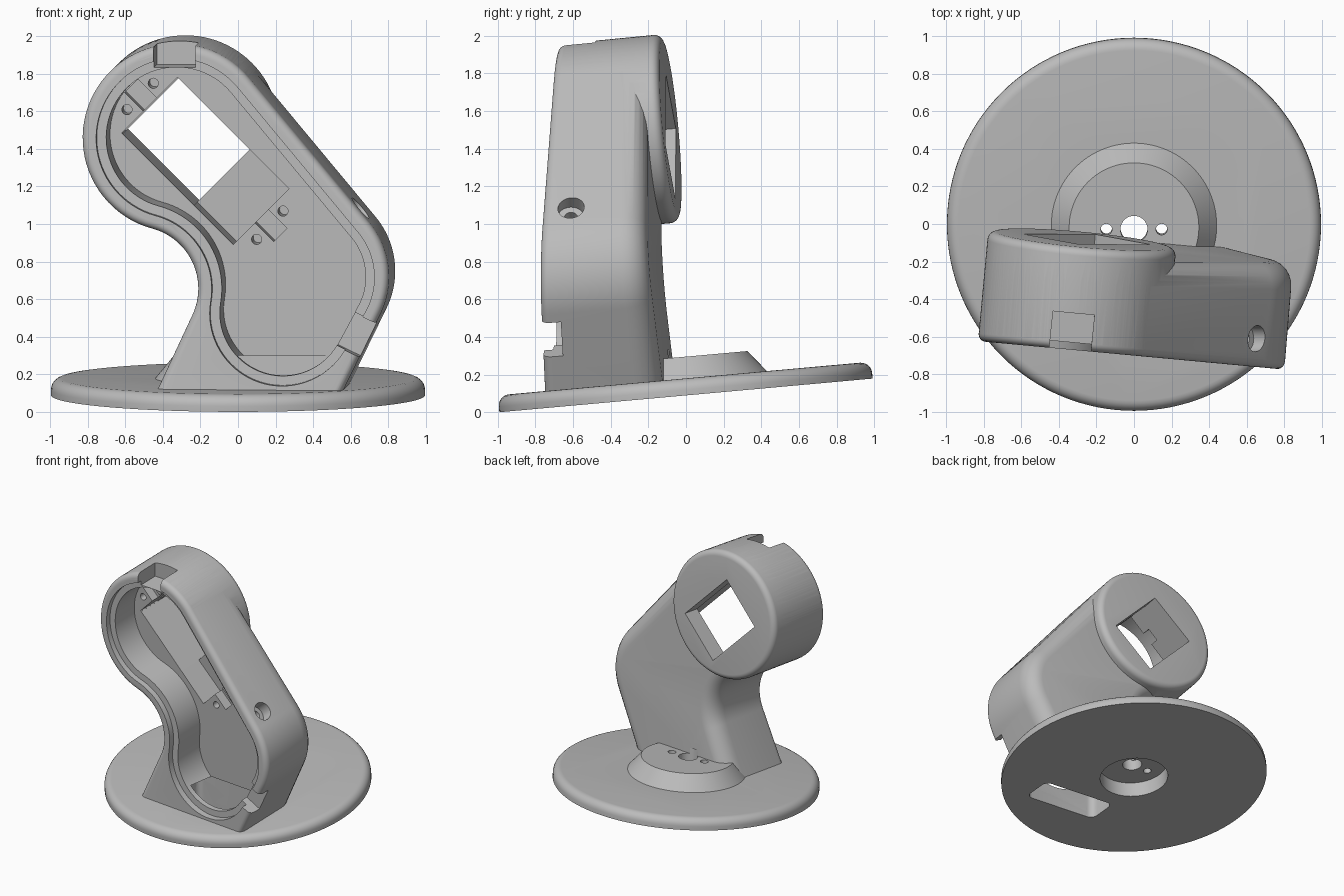
import bpy, bmesh
from math import cos, sin, radians, pi
from mathutils import Matrix, Vector

cube = bpy.data.objects.get("Cube")
if cube:
    bpy.data.objects.remove(cube, do_unlink=True)

grey = bpy.data.materials.new("grey_plastic")
grey.use_nodes = True
grey.diffuse_color = (0.5, 0.5, 0.5, 1)
grey.node_tree.nodes["Principled BSDF"].inputs["Base Color"].default_value = (0.5, 0.5, 0.5, 1)


def arc(c, r, a0, a1, n=24):
    angles = [radians(a0 + (a1 - a0) * i / n) for i in range(n + 1)]
    return [(c[0] + r * cos(a), c[1] + r * sin(a)) for a in angles]


def polar(c, r, a):
    return arc(c, r, a, a, 1)[0]


def loft(name, rings):
    """Skin equal-length rings of 3D points and cap both ends."""
    bm = bmesh.new()
    rows = [[bm.verts.new(p) for p in ring] for ring in rings]
    n = len(rows[0])
    for a, b in zip(rows, rows[1:]):
        for i in range(n):
            j = (i + 1) % n
            bm.faces.new((a[i], a[j], b[j], b[i]))
    bm.faces.new(rows[0])
    bm.faces.new(rows[-1])
    bmesh.ops.recalc_face_normals(bm, faces=bm.faces)
    mesh = bpy.data.meshes.new(name)
    bm.to_mesh(mesh)
    bm.free()
    mesh.materials.append(grey)
    obj = bpy.data.objects.new(name, mesh)
    bpy.context.collection.objects.link(obj)
    return obj


def warp(x, s, z):
    """Housing space: s is depth behind the turned front face; the back leans."""
    return (x + 0.093 * s, -0.7 - 0.093 * x + s * (1 - 0.154 * (z - 1.46)), z + 0.09 * s)


def prism(name, outline, steps):
    """Loft outline(inset) through (inset, depth) steps in housing space."""
    return loft(name, [[warp(x, s, z) for x, z in outline(d)] for d, s in steps])


def lathe(name, steps, mat, n=96):
    return loft(name, [[mat @ Vector((r * cos(2 * pi * i / n), r * sin(2 * pi * i / n), z))
                        for i in range(n)] for r, z in steps])


def combine(target, tool, op="DIFFERENCE", keep=False):
    mod = target.modifiers.new("combine", "BOOLEAN")
    mod.operation, mod.object, mod.solver = op, tool, "EXACT"
    bpy.context.view_layer.objects.active = target
    bpy.ops.object.modifier_apply(modifier=mod.name)
    if not keep:
        bpy.data.objects.remove(tool, do_unlink=True)


def rounded(depth, front, back):
    """Steps of a solid with quarter-round front and back edges."""
    turn = [radians(15 * i) for i in range(7)]
    return ([(front * (1 - sin(a)), front * (1 - cos(a))) for a in turn] +
            [(back * (1 - cos(a)), depth - back * (1 - sin(a))) for a in turn])


# Centres of the head, neck hollow, lower bulge and cavity bowl
HEAD, LOWER, R = (-0.33, 1.455), (0.35, 0.715), 0.5
NECK = polar(HEAD, R + 0.33, 255)
BOWL = polar(NECK, 0.79, -9.5)


def foot(p, a):
    """Slide a point along direction a down to below the base."""
    t = (-0.15 - p[1]) / sin(radians(a))
    return (p[0] + t * cos(radians(a)), -0.15)


def body_outline(d):
    left = arc(NECK, 0.33 + d, 75, -25)
    right = arc(LOWER, 0.45 - d, -26, 40)
    return (arc(HEAD, R - d, 40, 255, 48) + left + [foot(left[-1], 245)] +
            [foot(right[0], 244)] + right)


def cavity_outline(d):
    return (arc(HEAD, R - d, 40, 255, 48) + arc(NECK, 0.33 + d, 75, -9)[:-1] +
            arc(BOWL, 0.46 - d, 170.5, 333, 36) + arc(LOWER, 0.45 - d, -25, 40))


def head_outline(d):
    return arc(HEAD, R - d, 0, 356.25, 95)


def box(c, half_u, half_v, angle):
    """Rectangle outline turned by angle."""
    a = radians(angle)
    return lambda d: [(c[0] + u * cos(a) - v * sin(a), c[1] + u * sin(a) + v * cos(a))
                      for u, v in ((-half_u, -half_v), (half_u, -half_v),
                                   (half_u, half_v), (-half_u, half_v))]


# Housing: arm with a head barrel standing proud at the back
housing = prism("housing", body_outline, rounded(0.51, 0.04, 0.12))
combine(housing, prism("head", head_outline, rounded(0.586, 0.045, 0.045)), "UNION")

# Stepped shallow cavity open at the front
FLOOR = 0.26
combine(housing, prism("cavity", cavity_outline,
                       [(0.075, -0.1), (0.075, 0.04), (0.125, 0.041), (0.125, FLOOR)]))


def hole(name, outline, s0, s1):
    combine(housing, prism(name, outline, [(0, s0), (0, s1)]))


# Module pocket, window, clip slots and screw holes along the diagonal
hole("pocket", box((-0.198, 1.312), 0.42, 0.21, -45), FLOOR - 0.05, 0.45)
hole("window", box((-0.305, 1.41), 0.268, 0.205, -45), FLOOR, 0.8)
hole("upper_clip", box((-0.535, 1.655), 0.08, 0.05, -45), FLOOR - 0.05, FLOOR + 0.07)
hole("lower_clip", box((0.145, 0.975), 0.08, 0.05, -45), FLOOR - 0.05, FLOOR + 0.07)
for x, z in ((-0.615, 1.585), (-0.475, 1.725), (0.215, 1.045), (0.075, 0.895)):
    hole("screw_hole", lambda d: arc((x, z), 0.027, 0, 345, 23), FLOOR - 0.05, FLOOR + 0.1)

# Rim notches at the head and at the lower side
hole("head_notch", box((-0.34, 1.98), 0.11, 0.15, 0), -0.1, 0.21)
hole("side_notch", box((0.65, 0.4), 0.14, 0.1, -26), -0.1, 0.09)

# Countersunk screw hole in the slanted side
side = Matrix.Translation((0.645, -0.61, 1.08)) @ Matrix.Rotation(radians(50), 4, "Y")
combine(housing, lathe("side_screw", [(0.035, -0.25), (0.035, -0.07), (0.07, -0.069), (0.07, 0.2)],
                       side, 32))

# Tilted round base with hub
tilt = Matrix.Translation((0, 0, 0.09)) @ Matrix.Rotation(radians(5.15), 4, "X")
rim = [(0.935 + 0.06 * cos(radians(a)), 0.03 + 0.06 * sin(radians(a))) for a in range(0, 91, 15)]
base = lathe("base", [(0.995, 0)] + rim, tilt, 128)
combine(base, lathe("hub", [(0.44, 0.04), (0.44, 0.09), (0.345, 0.205)], tilt), "UNION")
combine(housing, lathe("trim", [(3, -2), (3, 0.04)], tilt))

# Recess and bolt holes of the hub, shared with the housing
recess = lathe("recess", [(0.254, -0.2), (0.254, 0.12)], tilt)
bolts = [lathe("hub_hole", [(r, -0.2), (r, 0.25)], tilt @ Matrix.Translation((x, -0.01, 0)), 32)
         for x, r in ((0, 0.072), (-0.147, 0.03), (0.147, 0.03))]
for tool in [recess] + bolts:
    combine(housing, tool, keep=True)
    combine(base, tool)

# Rounded cable slot through the base into the cavity
corners = [((0.45, -0.43), 0), ((-0.05, -0.43), 90), ((-0.05, -0.56), 180), ((0.45, -0.56), 270)]
slot_ring = [p for c, a in corners for p in arc(c, 0.05, a, a + 90, 6)]
slot = loft("slot", [[(x, y - 0.093 * x, z) for x, y in slot_ring] for z in (-0.3, 0.3)])
combine(housing, slot, keep=True)
combine(base, slot)

# Smooth shading with crisp edges
for obj in (housing, base):
    bpy.ops.object.select_all(action="DESELECT")
    obj.select_set(True)
    bpy.context.view_layer.objects.active = obj
    bpy.ops.object.shade_smooth_by_angle(angle=radians(30))
